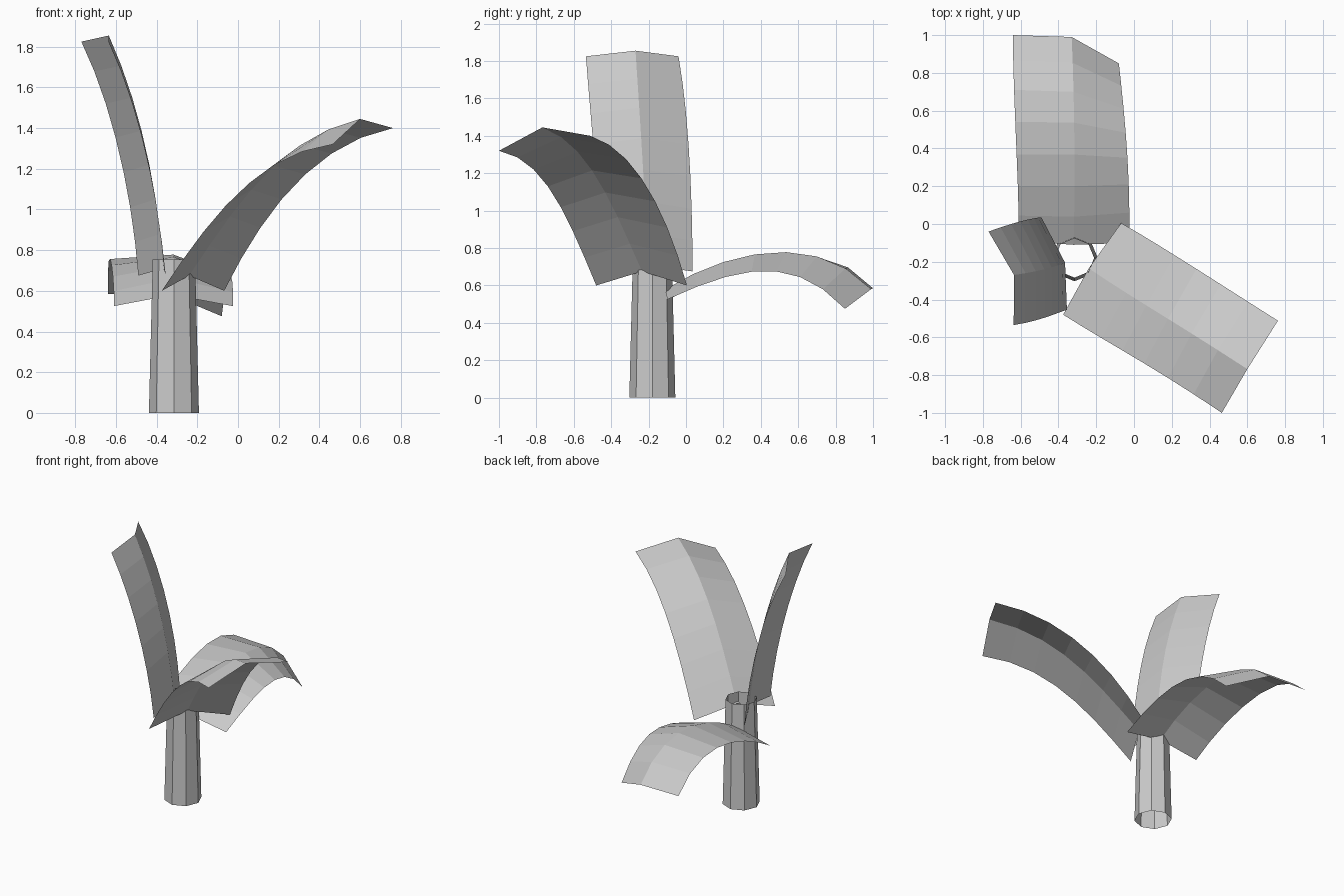
import bpy
import bmesh
from mathutils import Matrix, Vector

cube = bpy.data.objects.get("Cube")
if cube:
    bpy.data.objects.remove(cube, do_unlink=True)

SEGMENTS = 7
KNOTS = (0, 2, 5, 7)

# One plain grey for the whole plant
grey = bpy.data.materials.new("plain grey")
grey.use_nodes = True
grey.diffuse_color = (0.6, 0.6, 0.6, 1)
grey.node_tree.nodes["Principled BSDF"].inputs["Base Color"].default_value = grey.diffuse_color


def add_object(name, bm):
    mesh = bpy.data.meshes.new(name)
    bm.to_mesh(mesh)
    bm.free()
    mesh.materials.append(grey)
    obj = bpy.data.objects.new(name, mesh)
    bpy.context.collection.objects.link(obj)
    return obj


def curve_point(points, t):
    """Smooth cubic through four points set at the knots."""
    result = Vector((0, 0, 0))
    for knot, point in zip(KNOTS, points):
        weight = 1.0
        for other in KNOTS:
            if other != knot:
                weight *= (t - other) / (knot - other)
        result += weight * Vector(point)
    return result


def leaf(name, *rails):
    """Folded frond: two strips between an edge, the ridge and an edge."""
    bm = bmesh.new()
    rows = [[bm.verts.new(curve_point(rail, i)) for rail in rails]
            for i in range(SEGMENTS + 1)]
    for low, high in zip(rows, rows[1:]):
        for k in range(len(rails) - 1):
            bm.faces.new((low[k], low[k + 1], high[k + 1], high[k]))
    bmesh.ops.recalc_face_normals(bm, faces=bm.faces)
    if sum(f.normal.z for f in bm.faces) < 0:
        bmesh.ops.reverse_faces(bm, faces=bm.faces)
    return add_object(name, bm)


# Trunk: open, tapered, eight-sided tube
bm = bmesh.new()
bmesh.ops.create_cone(bm, cap_ends=False, segments=8, radius1=0.123,
                      radius2=0.104, depth=0.755,
                      matrix=Matrix.Translation((-0.315, -0.18, 0.3775)))
add_object("trunk", bm)

# Low frond drooping to the back
leaf("back_leaf",
     [(-0.61, -0.09, 0.525), (-0.615, 0.2, 0.67), (-0.635, 0.71, 0.75), (-0.64, 1.0, 0.585)],
     [(-0.32, -0.11, 0.58), (-0.315, 0.2, 0.725), (-0.32, 0.7, 0.755), (-0.33, 0.99, 0.58)],
     [(-0.025, -0.1, 0.525), (-0.028, 0.21, 0.645), (-0.055, 0.61, 0.645), (-0.08, 0.85, 0.475)])

# Tall upright frond on the right
leaf("tall_leaf",
     [(-0.49, 0.035, 0.675), (-0.53, 0.03, 1.01), (-0.65, 0.0, 1.52), (-0.77, -0.04, 1.825)],
     [(-0.365, -0.205, 0.71), (-0.405, -0.22, 1.05), (-0.52, -0.25, 1.55), (-0.635, -0.27, 1.855)],
     [(-0.355, -0.455, 0.675), (-0.4, -0.47, 1.01), (-0.52, -0.51, 1.52), (-0.637, -0.535, 1.825)])

# Wide frond arching to the front left
leaf("front_leaf",
     [(-0.375, -0.48, 0.6), (-0.17, -0.605, 0.89), (0.18, -0.815, 1.22), (0.465, -1.0, 1.32)],
     [(-0.24, -0.235, 0.675), (-0.04, -0.365, 0.965), (0.305, -0.58, 1.315), (0.6, -0.768, 1.445)],
     [(-0.068, 0.005, 0.6), (0.11, -0.1, 0.91), (0.46, -0.32, 1.275), (0.762, -0.512, 1.4)])
